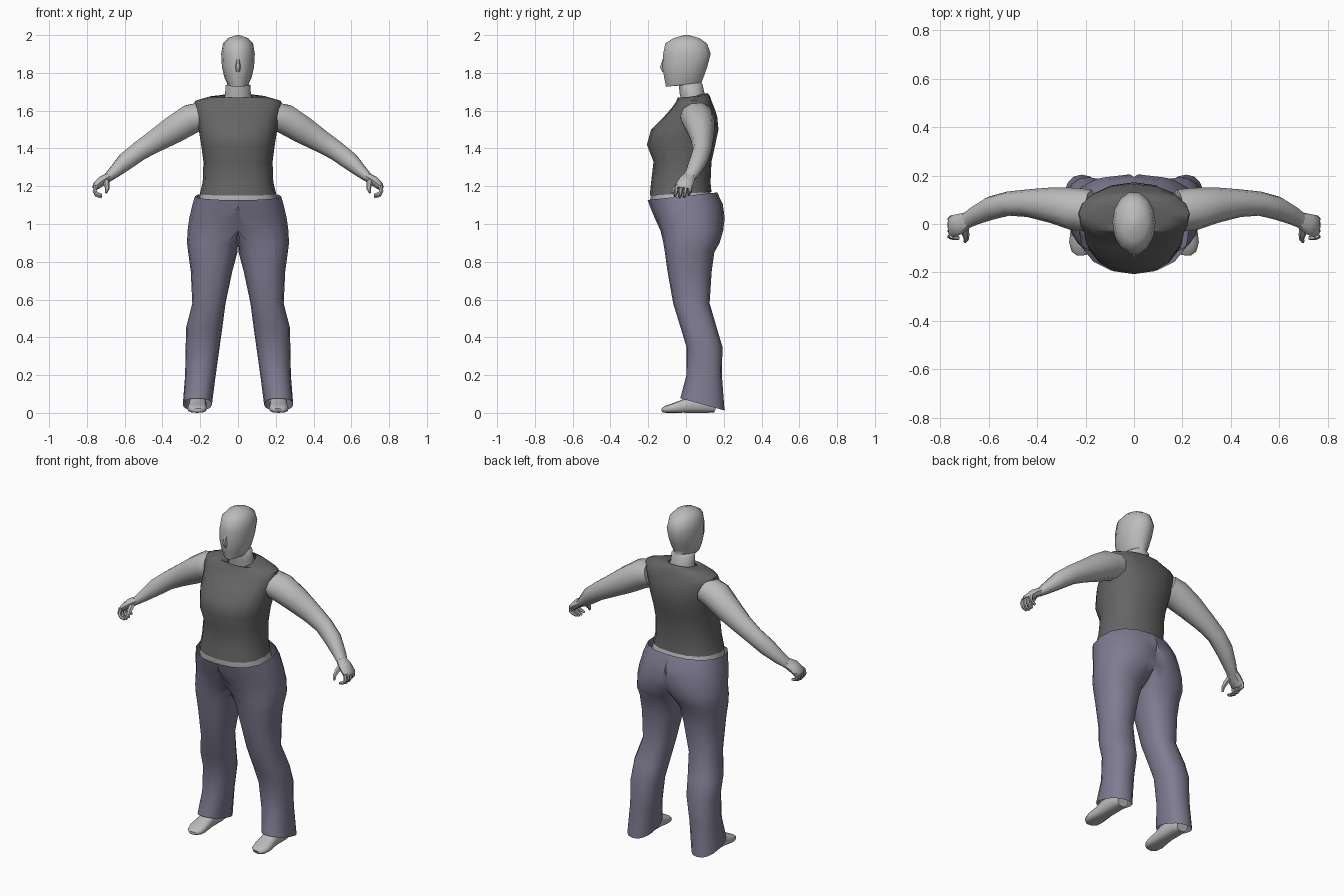
import bpy, bmesh, math
from mathutils import Vector


def material(name, rgb):
    m = bpy.data.materials.new(name)
    m.diffuse_color = (*rgb, 1)
    return m


SKIN = material("light grey skin", (0.50, 0.50, 0.50))
SHIRT = material("dark grey shirt", (0.13, 0.13, 0.13))
TROUSERS = material("grey violet trousers", (0.215, 0.20, 0.29))


def skin_rings(name, rings, mat, caps=(True, True), mirror=False):
    """Bridge equal-length point rings into a surface."""
    bm = bmesh.new()
    rows = [[bm.verts.new(p) for p in r] for r in rings]
    n = len(rows[0])
    for a, b in zip(rows, rows[1:]):
        for i in range(n):
            j = (i + 1) % n
            bm.faces.new((a[i], a[j], b[j], b[i]))
    if caps[0]:
        bm.faces.new(rows[0][::-1])
    if caps[1]:
        bm.faces.new(rows[-1])
    if mirror:  # drop the hidden wall on the centre plane
        wall = [f for f in bm.faces if all(abs(v.co.x) < 1e-4 for v in f.verts)]
        bmesh.ops.delete(bm, geom=wall, context='FACES')
    bmesh.ops.remove_doubles(bm, verts=bm.verts, dist=0.0003)
    bmesh.ops.recalc_face_normals(bm, faces=bm.faces)
    me = bpy.data.meshes.new(name)
    bm.to_mesh(me)
    bm.free()
    ob = bpy.data.objects.new(name, me)
    bpy.context.collection.objects.link(ob)
    me.materials.append(mat)
    if mirror:
        md = ob.modifiers.new("mirror", 'MIRROR')
        md.use_clip = True
    return ob


def unit(k, n, p):
    """Point k of a unit superellipse."""
    a = 2 * math.pi * (k + 0.0) / n
    c, s = math.cos(a), math.sin(a)
    return (math.copysign(abs(c) ** (2 / p), c), math.copysign(abs(s) ** (2 / p), s))


def stack(name, stations, mat, n=16, p=2.3, **kw):
    """Upright part: stations are (z, x_min, x_max, y_front, y_back, tilt)."""
    rings = []
    for z, x0, x1, y0, y1, tilt in stations:
        pts = []
        for k in range(n):
            c, s = unit(k, n, p)
            x = (x0 + x1) / 2 + c * (x1 - x0) / 2
            if kw.get("mirror"):
                x = max(0, x)
            pts.append((x, (y0 + y1) / 2 + s * (y1 - y0) / 2, z + tilt * s))
        rings.append(pts)
    return skin_rings(name, rings, mat, **kw)


def tube(name, stations, mat, ref=(0, 1, 0), n=10, p=2.0, **kw):
    """Limb along a path: stations are (x, y, z, radius along ref, other radius)."""
    c = [Vector(s[:3]) for s in stations]
    rings = []
    for i, s in enumerate(stations):
        d = (c[min(i + 1, len(c) - 1)] - c[max(i - 1, 0)]).normalized()
        u = Vector(ref)
        u = (u - d * u.dot(d)).normalized()
        v = d.cross(u)
        rings.append([c[i] + u * (s[3] * a) + v * (s[4] * b)
                      for a, b in (unit(k, n, p) for k in range(n))])
    return skin_rings(name, rings, mat, **kw)


def sym(z, w, y0, y1, tilt=0):
    return (z, -w, w, y0, y1, tilt)


# Head and neck
stack("head", [
    sym(1.62, .085, -.02, .11), sym(1.69, .068, -.035, .10), sym(1.735, .066, -.04, .09),
    sym(1.738, .055, -.108, .085, .012), sym(1.775, .072, -.118, .095),
    sym(1.83, .085, -.128, .115), sym(1.90, .089, -.124, .134),
    sym(1.955, .080, -.113, .115), sym(1.983, .055, -.07, .075), sym(2.0, .008, -.01, .015),
], SKIN, n=14, p=2.0)
tube("nose", [(0, -.115, 1.875, .012, .008), (0, -.126, 1.83, .014, .014),
              (0, -.118, 1.805, .010, .008)], SKIN, ref=(1, 0, 0), n=6)

# Sleeveless shirt, open at hem and neck
stack("shirt", [
    sym(1.160, .202, -.192, .135, .010), sym(1.22, .187, -.185, .130),
    sym(1.33, .183, -.172, .135), sym(1.42, .195, -.207, .155),
    sym(1.50, .208, -.185, .172), sym(1.57, .220, -.115, .165),
    sym(1.615, .234, -.075, .150), sym(1.652, .228, -.050, .135),
    sym(1.675, .150, -.045, .125, .006), sym(1.675, .075, -.042, .112, .018),
], SHIRT, caps=(False, False))

# Strip of waist showing under the shirt
stack("waist", [sym(1.07, .21, -.165, .15), sym(1.13, .208, -.19, .14),
                sym(1.20, .183, -.175, .122)], SKIN)

# Trousers: one half from waist to cuff, mirrored
stack("trousers", [
    (1.147, -.230, .228, -.203, .165, .020), (1.10, -.240, .242, -.192, .195, .005),
    (1.03, -.225, .258, -.165, .205, 0), (.965, -.12, .267, -.135, .197, 0),
    (.90, -.03, .270, -.120, .178, 0), (.85, .003, .264, -.112, .150, 0),
    (.75, .030, .250, -.098, .136, 0), (.58, .066, .242, -.068, .125, 0),
    (.45, .083, .275, -.028, .163, 0), (.35, .097, .277, .002, .193, 0),
    (.20, .118, .280, .002, .190, 0), (.045, .138, .292, -.030, .204, -.032),
], TROUSERS, caps=(False, False), mirror=True)

# Feet, heel to toe
tube("foot", [(.213, .160, .030, .035, .030), (.213, .12, .045, .046, .045),
              (.213, .03, .047, .046, .047), (.214, -.02, .034, .047, .034),
              (.216, -.075, .024, .052, .024), (.214, -.110, .018, .044, .018),
              (.212, -.127, .013, .024, .010)],
     SKIN, ref=(1, 0, 0), n=12, p=2.8, mirror=True)
tube("ankle", [(.213, .08, .16, .045, .040), (.213, .08, .05, .045, .040)],
     SKIN, caps=(False, False), mirror=True)

# Arms, shoulder to wrist
tube("arm", [(.185, .055, 1.575, .088, .075), (.25, .062, 1.555, .088, .083),
             (.34, .078, 1.500, .074, .077), (.44, .086, 1.438, .057, .063),
             (.52, .084, 1.388, .050, .054), (.59, .066, 1.335, .049, .050),
             (.655, .036, 1.275, .040, .034), (.695, .012, 1.240, .033, .023)],
     SKIN, mirror=True)

# Hands: palm, four curled fingers and a thumb
tube("palm", [(.68, .02, 1.252, .032, .022), (.72, .000, 1.228, .043, .026),
              (.752, -.010, 1.200, .046, .021), (.757, -.012, 1.188, .040, .014)],
     SKIN, n=8, p=2.5, mirror=True)
for i in range(4):
    y = -.048 + i * .024
    drop = (.006, 0, .002, .012)[i]
    tube(f"finger_{i + 1}", [(.753, y, 1.205, .012, .012), (.760, y - .004, 1.175, .011, .011),
                             (.748, y - .008, 1.150 + drop, .010, .010),
                             (.722, y - .010, 1.142 + drop, .007, .007)],
         SKIN, n=6, mirror=True)
tube("thumb", [(.70, -.012, 1.232, .018, .016), (.695, -.044, 1.208, .015, .014),
               (.692, -.062, 1.185, .011, .011), (.698, -.074, 1.165, .006, .006)],
     SKIN, ref=(1, 0, 0), n=6, mirror=True)

# Smooth shading with sharp creases kept
for ob in bpy.context.collection.objects:
    bpy.ops.object.select_all(action='DESELECT')
    ob.select_set(True)
    bpy.context.view_layer.objects.active = ob
    bpy.ops.object.shade_smooth_by_angle(angle=math.radians(50))
